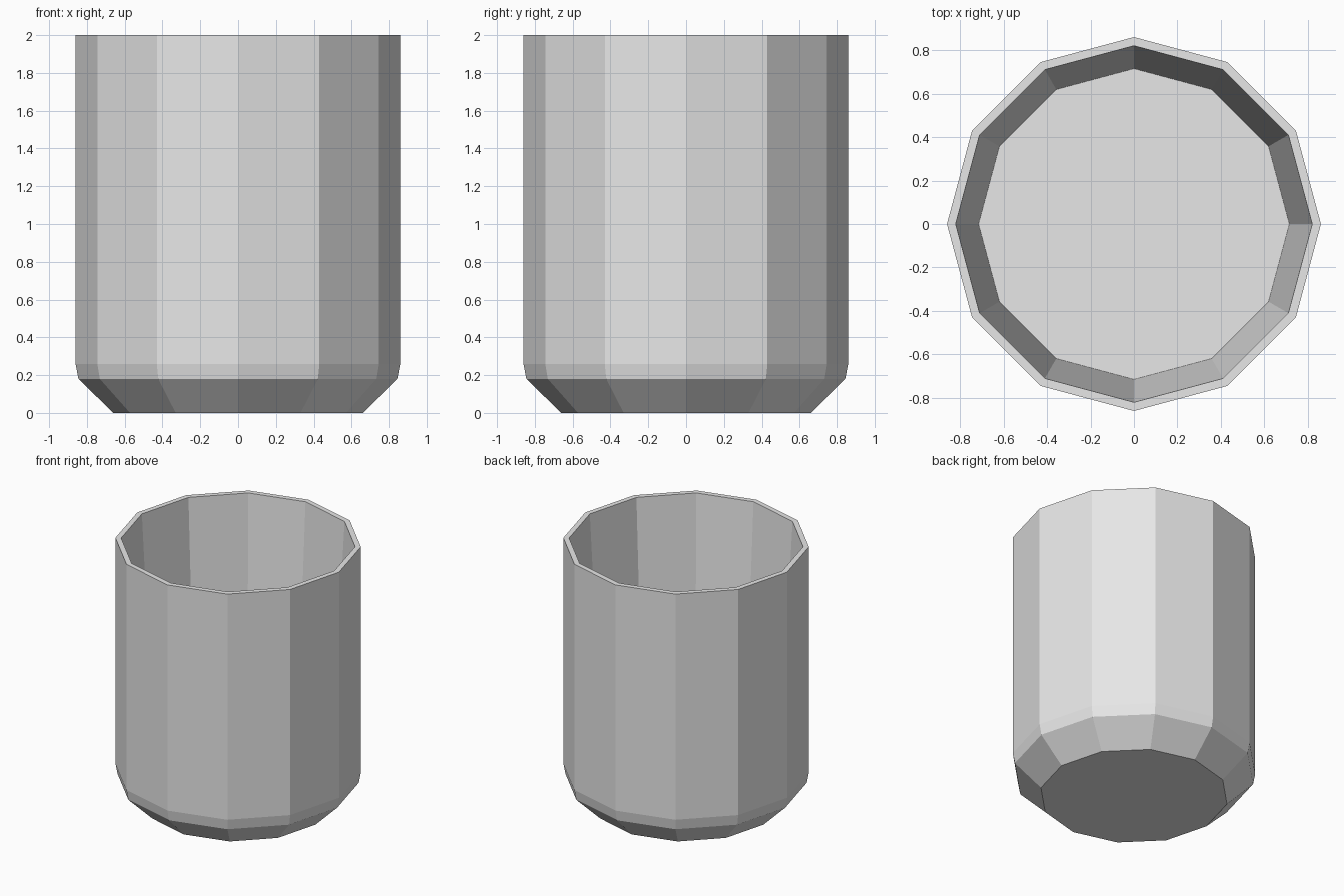
import bpy
import bmesh
from math import cos, sin, pi

SIDES = 12

cube = bpy.data.objects.get("Cube")
if cube:
    bpy.data.objects.remove(cube, do_unlink=True)

# Single plain grey
grey = bpy.data.materials.new("light grey")
grey.use_nodes = True
colour = (0.8, 0.8, 0.8, 1)
grey.diffuse_color = colour
grey.node_tree.nodes["Principled BSDF"].inputs["Base Color"].default_value = colour

# Cup profile (radius, height): base, chamfer, outer wall, rim, tapered inside, floor
profile = [(0.66, 0), (0.845, 0.18), (0.86, 0.26), (0.86, 2), (0.82, 2), (0.715, 0.12)]

bm = bmesh.new()
rings = [[bm.verts.new((r * cos(2 * pi * i / SIDES), r * sin(2 * pi * i / SIDES), z))
          for i in range(SIDES)] for r, z in profile]

# Walls between neighbouring rings
for low, high in zip(rings, rings[1:]):
    for i in range(SIDES):
        j = (i + 1) % SIDES
        bm.faces.new((low[i], low[j], high[j], high[i]))

# Underside and inner floor
bm.faces.new(rings[0][::-1])
bm.faces.new(rings[-1])

mesh = bpy.data.meshes.new("cup")
bm.to_mesh(mesh)
bm.free()
mesh.materials.append(grey)
cup = bpy.data.objects.new("cup", mesh)
bpy.context.collection.objects.link(cup)
